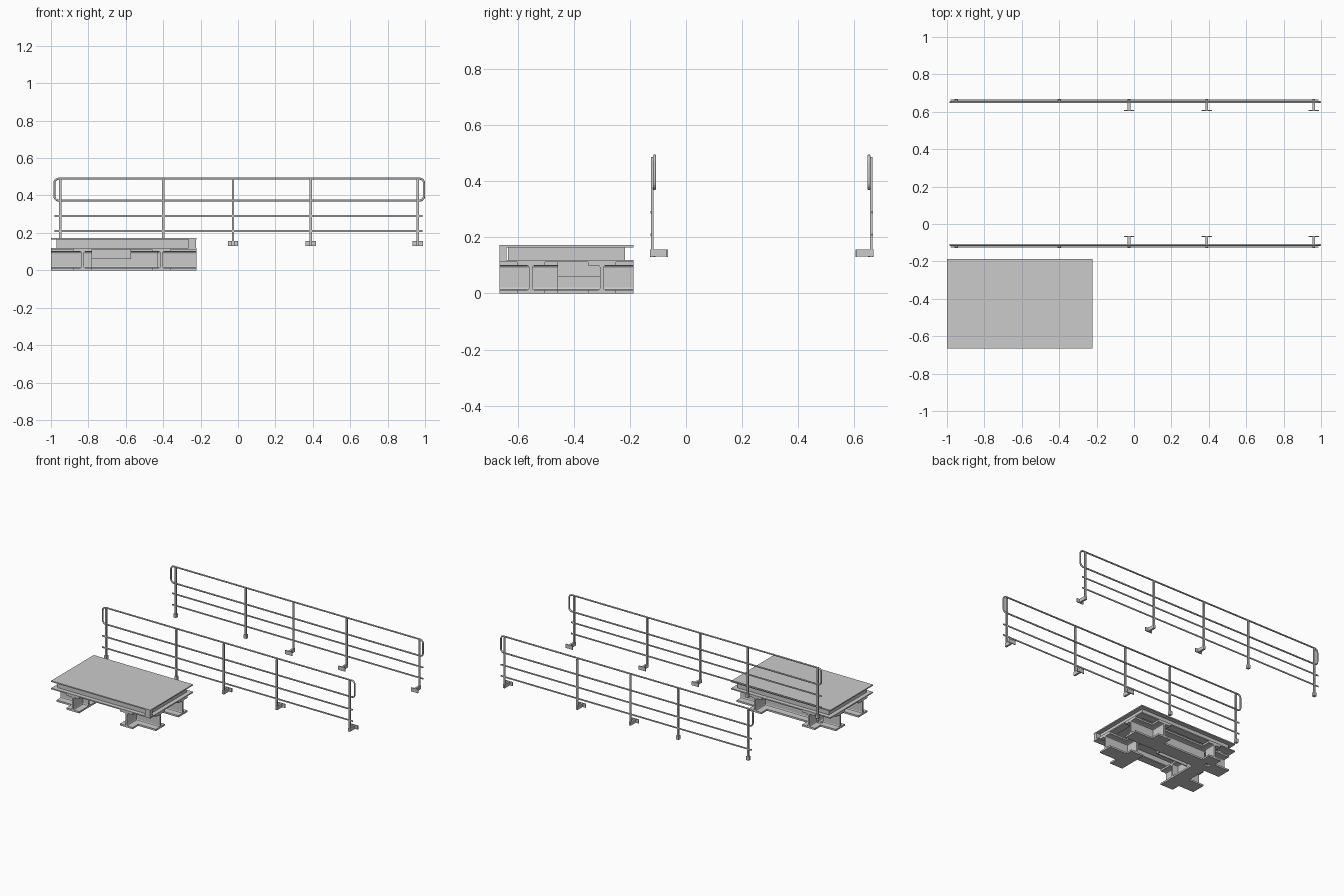
import bpy, bmesh, math
from mathutils import Vector

if "Cube" in bpy.data.objects:
    bpy.data.objects.remove(bpy.data.objects["Cube"])


def finish(name, bm):
    bmesh.ops.recalc_face_normals(bm, faces=bm.faces)
    me = bpy.data.meshes.new(name)
    bm.to_mesh(me)
    bm.free()
    ob = bpy.data.objects.new(name, me)
    bpy.context.collection.objects.link(ob)
    return ob


def box(name, x0, x1, y0, y1, z0, z1):
    bm = bmesh.new()
    bmesh.ops.create_cube(bm, size=1)
    for v in bm.verts:
        v.co = Vector(((x0 + x1) / 2 + v.co.x * (x1 - x0),
                       (y0 + y1) / 2 + v.co.y * (y1 - y0),
                       (z0 + z1) / 2 + v.co.z * (z1 - z0)))
    return finish(name, bm)


def i_beam(name, axis, center, a, b, z0, z1, width, t=0.012, web=0.012, r=0.009):
    """I-section with filleted web, running from a to b along axis."""
    w, s = width / 2, web / 2
    k = r * 0.3
    right = [(w, z0), (w, z0 + t), (s + r, z0 + t), (s + k, z0 + t + k), (s, z0 + t + r),
             (s, z1 - t - r), (s + k, z1 - t - k), (s + r, z1 - t), (w, z1 - t), (w, z1)]
    prof = right + [(-u, z) for u, z in reversed(right)]
    place = (lambda u, l, z: (l, center + u, z)) if axis == 'X' else (lambda u, l, z: (center + u, l, z))
    bm = bmesh.new()
    f = bm.faces.new([bm.verts.new(place(u, a, z)) for u, z in prof])
    new = bmesh.ops.extrude_face_region(bm, geom=[f])['geom']
    shift = (b - a, 0, 0) if axis == 'X' else (0, b - a, 0)
    bmesh.ops.translate(bm, vec=shift, verts=[g for g in new if isinstance(g, bmesh.types.BMVert)])
    return finish(name, bm)


def tube(name, pts, radius, closed=False):
    cu = bpy.data.curves.new(name, 'CURVE')
    cu.dimensions = '3D'
    cu.bevel_depth = radius
    cu.bevel_resolution = 2
    cu.use_fill_caps = True
    sp = cu.splines.new('POLY')
    sp.points.add(len(pts) - 1)
    for p, c in zip(sp.points, pts):
        p.co = (*c, 1)
    sp.use_cyclic_u = closed
    sp.use_smooth = True
    ob = bpy.data.objects.new(name, cu)
    bpy.context.collection.objects.link(ob)
    return ob


# Platform deck and its recessed edge frame
X0, X1, Y0, Y1 = -1.0, -0.222, -0.665, -0.187
box("deck_plate", X0, X1, Y0, Y1, 0.164, 0.172)
IN, FW, T = 0.03, 0.055, 0.008
ZF, ZT = 0.112, 0.164
for name, y, s in (("front", Y0, 1), ("back", Y1, -1)):
    ya, yb = sorted((y, y + s * FW))
    box(name + "_frame_flange", X0, X1, ya, yb, ZF, ZF + T)
    ya, yb = sorted((y + s * IN, y + s * (IN + T)))
    box(name + "_frame_web", X0 + IN, X1 - IN, ya, yb, ZF + T, ZT)
for name, x, s in (("left", X0, 1), ("right", X1, -1)):
    xa, xb = sorted((x, x + s * FW))
    box(name + "_frame_flange", xa, xb, Y0 + FW, Y1 - FW, ZF, ZF + T)
    xa, xb = sorted((x + s * IN, x + s * (IN + T)))
    box(name + "_frame_web", xa, xb, Y0 + IN, Y1 - IN, ZF + T, ZT)
box("corner_block", X1 - 0.043, X1 - 0.002, Y0 + 0.001, Y0 + 0.025, ZF + T, ZT)

# Crossing support beams under the deck
XA, XB, YA, YB, W = -0.83, -0.41, -0.553, -0.30, 0.10
i_beam("left_support_beam", 'Y', XA, Y0, Y1 - 0.11, 0, ZF, W)
i_beam("left_support_stub", 'Y', XA, Y1 - 0.083, Y1, 0, ZF, W)
i_beam("back_support_beam", 'X', YB, XA, X1, 0, ZF, W)
i_beam("back_support_stub", 'X', YB, X0, XA - 0.04, 0, ZF, W)
i_beam("right_front_support", 'Y', XB, Y0, YA + 0.096, 0, ZF, W)
i_beam("right_back_support", 'Y', XB, YB, Y1, 0, ZF, W)
i_beam("front_left_support", 'X', YA, X0, XA + 0.05, 0, ZF, W)
i_beam("front_right_support", 'X', YA, XB - 0.02, X1, 0, ZF, W)
# Shallow plates bracing the middle
box("middle_brace_x", XA, -0.575, -0.460, -0.454, 0.06, ZF)
box("middle_brace_y", -0.578, -0.572, -0.460, YB, 0.06, ZF)


def railing(side, m):
    """m maps the front railing's y to this railing's y."""
    # Handrail: closed loop with rounded ends
    y, r = m(-0.112), 0.024
    loop = []
    for cx, cz, a0 in ((0.9945 - r, 0.49 - r, 0), (-0.982 + r, 0.49 - r, 90),
                       (-0.982 + r, 0.373 + r, 180), (0.9945 - r, 0.373 + r, 270)):
        for i in range(6):
            a = math.radians(a0 + i * 18)
            loop.append((cx + r * math.cos(a), y, cz + r * math.sin(a)))
    tube(side + "_handrail", loop, 0.0055, True)

    def ybox(name, x0, x1, ya, yb, z0, z1):
        ya, yb = sorted((m(ya), m(yb)))
        box(f"{side}_{name}", x0, x1, ya, yb, z0, z1)

    # Flat lower rails
    for i, z in enumerate((0.21, 0.29)):
        ybox(f"lower_rail_{i}", -0.98, 0.987, -0.126, -0.121, z - 0.0045, z + 0.0045)

    # Posts with wall brackets; the two left posts have short feet
    for i, x in enumerate((-0.95, -0.4, -0.027, 0.389, 0.961)):
        ybox(f"post_{i}", x - 0.006, x + 0.006, -0.125, -0.115, 0.13, 0.487)
        if i < 2:
            ybox(f"post_foot_{i}", x - 0.01, x + 0.01, -0.128, -0.108, 0.13, 0.157)
        else:
            ybox(f"bracket_arm_{i}", x - 0.007, x + 0.007, -0.128, -0.069, 0.131, 0.156)
            ybox(f"bracket_plate_{i}", x - 0.027, x + 0.027, -0.07, -0.064, 0.13, 0.157)


railing("front", lambda y: y)
railing("back", lambda y: 0.54 - y)
